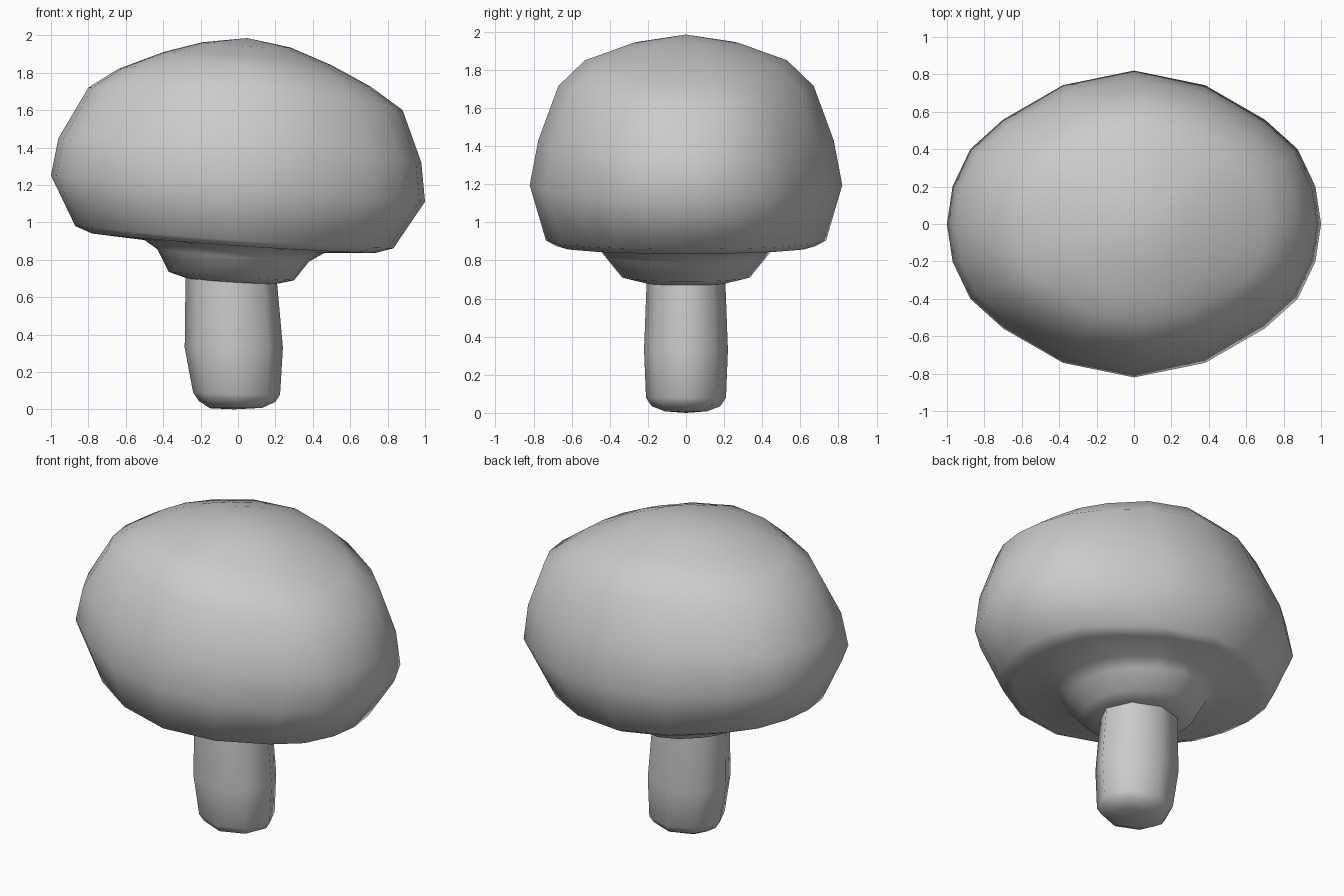
import bpy, bmesh, math

if "Cube" in bpy.data.objects:
    bpy.data.objects.remove(bpy.data.objects["Cube"])

# Each ring: (left x, left z), (right x, right z), (half width y, z at middle)


def ring_points(ring, outline):
    (xl, zl), (xr, zr), (hy, zm) = ring
    cx, rx = (xl + xr) / 2, (xr - xl) / 2
    lin, tilt = (zl + zr) / 2, (zr - zl) / 2
    return [(cx + rx * u, hy * v, zm + tilt * u + (lin - zm) * u * u)
            for u, v in outline]


def loft(name, rings, outline, top=None, bottom=None):
    bm = bmesh.new()
    loops = [[bm.verts.new(p) for p in ring_points(r, outline)] for r in rings]
    n = len(outline)
    for a, b in zip(loops, loops[1:]):
        for i in range(n):
            j = (i + 1) % n
            bm.faces.new((a[i], b[i], b[j], a[j]))
    for tip, loop in ((top, loops[0]), (bottom, loops[-1])):
        if tip:
            v = bm.verts.new(tip)
            for i in range(n):
                bm.faces.new((v, loop[i], loop[(i + 1) % n]))
    bmesh.ops.recalc_face_normals(bm, faces=bm.faces)
    mesh = bpy.data.meshes.new(name)
    bm.to_mesh(mesh)
    bm.free()
    obj = bpy.data.objects.new(name, mesh)
    bpy.context.collection.objects.link(obj)
    bpy.ops.object.select_all(action='DESELECT')
    obj.select_set(True)
    bpy.context.view_layer.objects.active = obj
    bpy.ops.object.shade_smooth_by_angle(angle=math.radians(65))
    return obj


# Twenty-sided oval outline, mirrored from one quarter
quarter = [(1, 0), (.97, .245), (.875, .488), (.70, .68), (.38, .905)]
half = quarter + [(0, 1)] + [(-u, v) for u, v in quarter[:0:-1]]
oval = half + [(-u, -v) for u, v in half]

# Lopsided cap with the collar under it
loft("mushroom_cap", [
    ((-.19, 1.963), (.28, 1.935), (.28, 1.94)),
    ((-.40, 1.91), (.50, 1.84), (.41, 1.893)),
    ((-.64, 1.82), (.71, 1.725), (.53, 1.85)),
    ((-.80, 1.72), (.88, 1.60), (.67, 1.715)),
    ((-.96, 1.45), (.98, 1.32), (.775, 1.43)),
    ((-1.0, 1.25), (1.0, 1.11), (.82, 1.195)),
    ((-.87, .98), (.83, .86), (.735, .905)),
    ((-.78, .94), (.73, .835), (.68, .875)),
    ((-.50, .905), (.46, .835), (.46, .865)),
    ((-.43, .855), (.38, .79), (.42, .815)),
    ((-.37, .735), (.30, .69), (.335, .71)),
    ((-.27, .70), (.20, .67), (.21, .68)),
], oval, top=(.05, 0, 1.985), bottom=(-.03, 0, .69))

# Stem
octagon = [(math.cos(i * math.pi / 4), math.sin(i * math.pi / 4)) for i in range(8)]
loft("mushroom_stem", [
    ((-.28, .74), (.205, .72), (.205, .73)),
    ((-.285, .33), (.24, .33), (.22, .33)),
    ((-.24, .09), (.225, .08), (.21, .08)),
    ((-.21, .045), (.20, .04), (.18, .035)),
    ((-.15, .006), (.13, .008), (.11, .008)),
], octagon, top=(-.03, 0, .73), bottom=(-.02, 0, 0))
